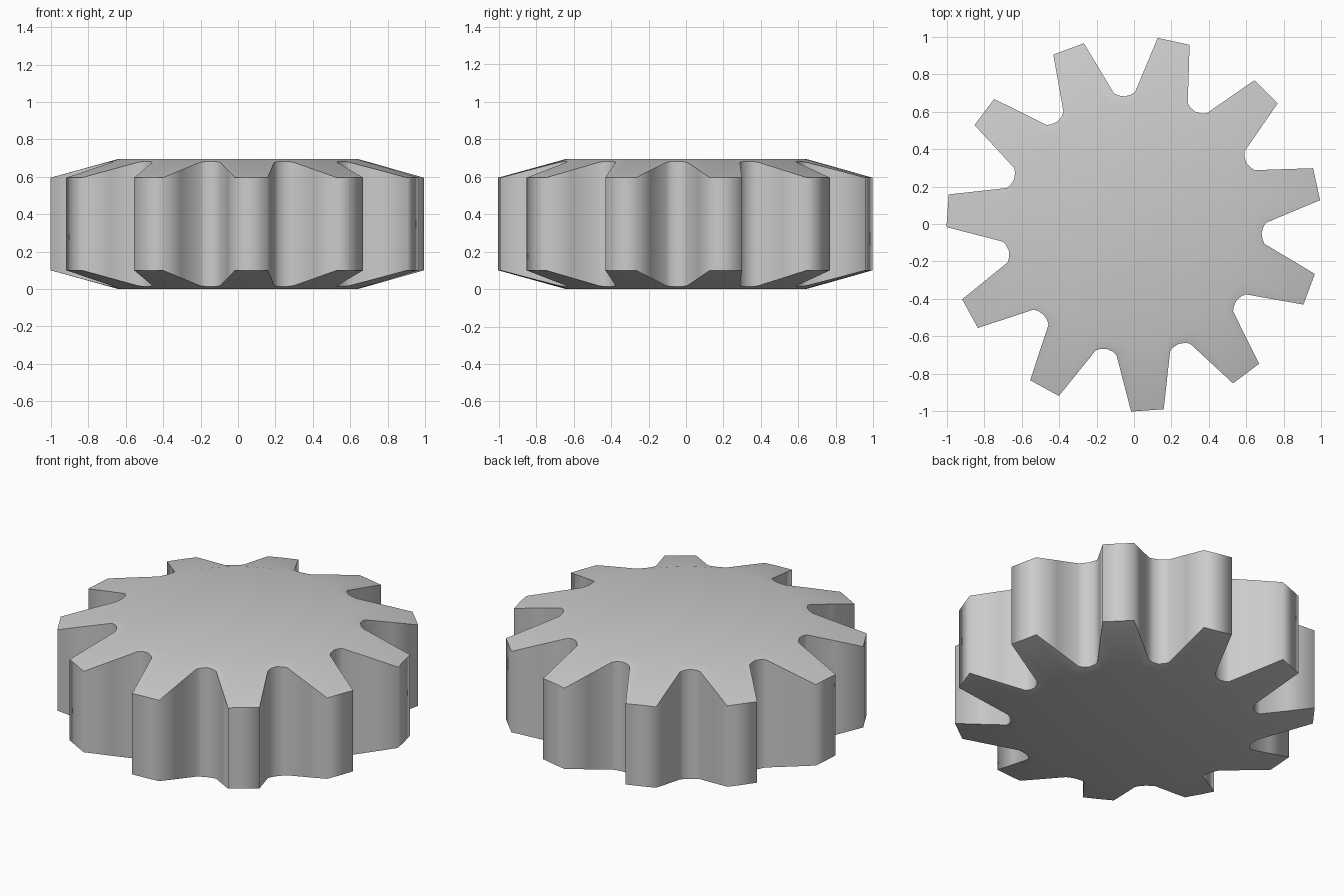
import bpy
import bmesh
from math import radians, sin, cos
from mathutils import Vector

if "Cube" in bpy.data.objects:
    bpy.data.objects.remove(bpy.data.objects["Cube"])

TEETH = 11
PITCH = radians(360 / TEETH)
PHASE = radians(12.3)
HEIGHT = 0.695
CAP_R, ROOT_R, TIP_R = 0.64, 0.684, 1.003
DROP = 0.1          # how far the teeth slope down from the cap


def polar(r, a):
    return Vector((r * cos(a), r * sin(a)))


# Half a tooth, from tip centre to valley centre
tip = polar(TIP_R, radians(5))
base = polar(0.706, PITCH / 2 - radians(4.6))
half = [Vector((tip.x, 0)), tip, tip.lerp(base, 0.5), base,
        polar(0.692, PITCH / 2 - radians(2.8)), polar(ROOT_R, PITCH / 2)]
tooth = [Vector((p.x, -p.y)) for p in reversed(half[1:-1])] + half


def rotated(p, a):
    return Vector((p.x * cos(a) - p.y * sin(a), p.x * sin(a) + p.y * cos(a)))


outline = [rotated(p, PHASE + i * PITCH) for i in range(TEETH) for p in tooth]


def slope(p):
    return DROP * max(0, p.length - CAP_R) / (TIP_R - CAP_R)


bm = bmesh.new()


def ring(points, height):
    return [bm.verts.new((p.x, p.y, height(p))) for p in points]


# Four rings: lower cap, lower rim, upper rim, upper cap
cap = [p.normalized() * CAP_R for p in outline]
rings = [ring(cap, lambda p: 0),
         ring(outline, slope),
         ring(outline, lambda p: HEIGHT - slope(p)),
         ring(cap, lambda p: HEIGHT)]
n = len(outline)
for low, high in zip(rings, rings[1:]):
    for i in range(n):
        j = (i + 1) % n
        bm.faces.new((low[i], low[j], high[j], high[i]))
bm.faces.new(list(reversed(rings[0])))
bm.faces.new(rings[3])

# Smooth walls and caps, with a crisp rim between them
for f in bm.faces:
    f.smooth = True
for rim in rings[1:3]:
    for i in range(n):
        bm.edges.get((rim[i], rim[(i + 1) % n])).smooth = False
bmesh.ops.recalc_face_normals(bm, faces=bm.faces[:])

mesh = bpy.data.meshes.new("gear_wheel")
bm.to_mesh(mesh)
bm.free()
gear = bpy.data.objects.new("gear_wheel", mesh)
bpy.context.collection.objects.link(gear)

# Plain grey metal
grey = bpy.data.materials.new("grey")
grey.use_nodes = True
colour = (0.6, 0.6, 0.6, 1)
grey.diffuse_color = colour
grey.node_tree.nodes["Principled BSDF"].inputs["Base Color"].default_value = colour
mesh.materials.append(grey)
